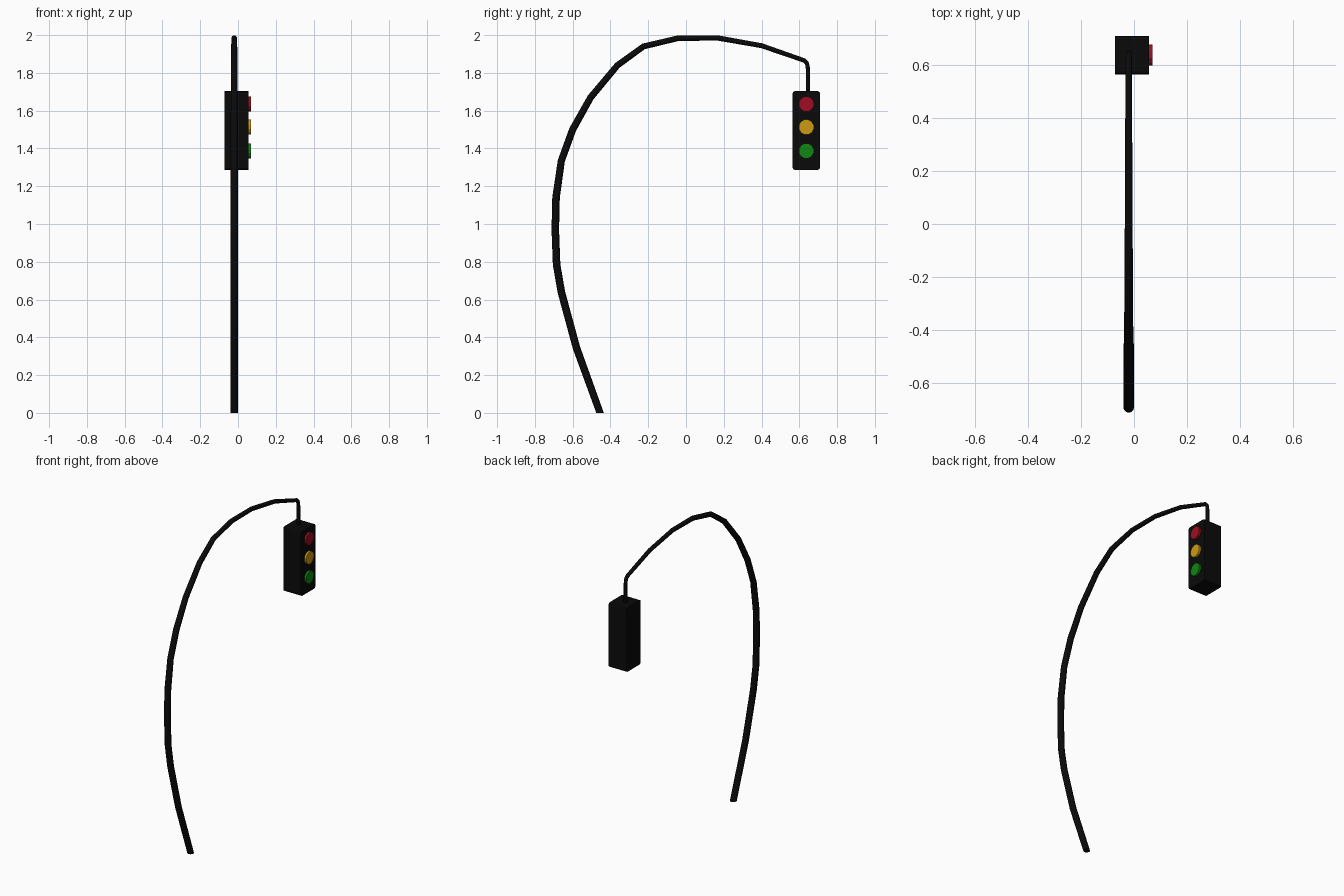
import bpy, bmesh, math
from mathutils import Vector, Matrix

if "Cube" in bpy.data.objects:
    bpy.data.objects.remove(bpy.data.objects["Cube"])

CX = -0.02  # x of the pole plane


def mat(name, col):
    m = bpy.data.materials.new(name)
    m.diffuse_color = (*col, 1)
    m.use_nodes = True
    m.node_tree.nodes["Principled BSDF"].inputs["Base Color"].default_value = m.diffuse_color
    return m


black = mat("black", (0.003, 0.003, 0.003))
red = mat("red", (0.34, 0.004, 0.016))
amber = mat("amber", (0.62, 0.32, 0.006))
green = mat("green", (0.005, 0.24, 0.006))


def finish(bm, name, material):
    bmesh.ops.recalc_face_normals(bm, faces=bm.faces)
    me = bpy.data.meshes.new(name)
    bm.to_mesh(me)
    bm.free()
    me.materials.append(material)
    ob = bpy.data.objects.new(name, me)
    bpy.context.collection.objects.link(ob)
    return ob


# Curved pole: tapered tube swept through (y, z, radius), mitred at each joint
path = [(-.455, 0, .02), (-.58, .345, .02), (-.66, .64, .02), (-.685, .785, .02),
        (-.692, .97, .02), (-.688, 1.14, .02), (-.66, 1.335, .019), (-.60, 1.50, .019),
        (-.505, 1.67, .018), (-.363, 1.84, .017), (-.225, 1.94, .016), (-.04, 1.984, .015),
        (.167, 1.985, .014), (.40, 1.944, .013), (.625, 1.866, .012), (.64, 1.852, .011),
        (.645, 1.825, .011), (.645, 1.69, .011)]
SIDES = 12
bm = bmesh.new()
pts = [Vector((CX, y, z)) for y, z, r in path]
rings = []
for i, p in enumerate(pts):
    a = (p - pts[i - 1]).normalized() if i else Vector()
    b = (pts[i + 1] - p).normalized() if i < len(pts) - 1 else Vector()
    t = (a + b).normalized()
    if i == 0:
        t = Vector((0, 0, 1))  # flat foot on the ground
    side, up = Vector((1, 0, 0)), Vector((0, -t.z, t.y))
    r = path[i][2]
    rings.append([bm.verts.new(p + r * (math.cos(k * math.tau / SIDES) * side
                                        + math.sin(k * math.tau / SIDES) * up))
                  for k in range(SIDES)])
for lo, hi in zip(rings, rings[1:]):
    for k in range(SIDES):
        n = (k + 1) % SIDES
        bm.faces.new((lo[k], lo[n], hi[n], hi[k])).smooth = True
bm.faces.new(rings[0])
bm.faces.new(rings[-1])
finish(bm, "curved_pole", black)

# Signal housing: box with its four long corners softened
bm = bmesh.new()
bmesh.ops.create_cube(bm, size=1, matrix=Matrix.Translation((-.0075, .637, 1.495))
                      @ Matrix.Diagonal((.127, .146, .416, 1)))
corners = [e for e in bm.edges if abs(e.verts[0].co.x - e.verts[1].co.x) > .1]
bmesh.ops.bevel(bm, geom=corners, offset=.012, segments=2, profile=.5, affect='EDGES')
finish(bm, "signal_housing", black)

# Three round lamps on the +x face
for name, z, m in (("red_lamp", 1.635, red), ("amber_lamp", 1.513, amber),
                   ("green_lamp", 1.387, green)):
    bm = bmesh.new()
    bmesh.ops.create_cone(bm, cap_ends=True, segments=12, radius1=.041, radius2=.041,
                          depth=.022, matrix=Matrix.Translation((.058, .637, z))
                          @ Matrix.Rotation(math.pi / 2, 4, 'Y')
                          @ Matrix.Rotation(math.pi / 12, 4, 'Z'))
    finish(bm, name, m)
